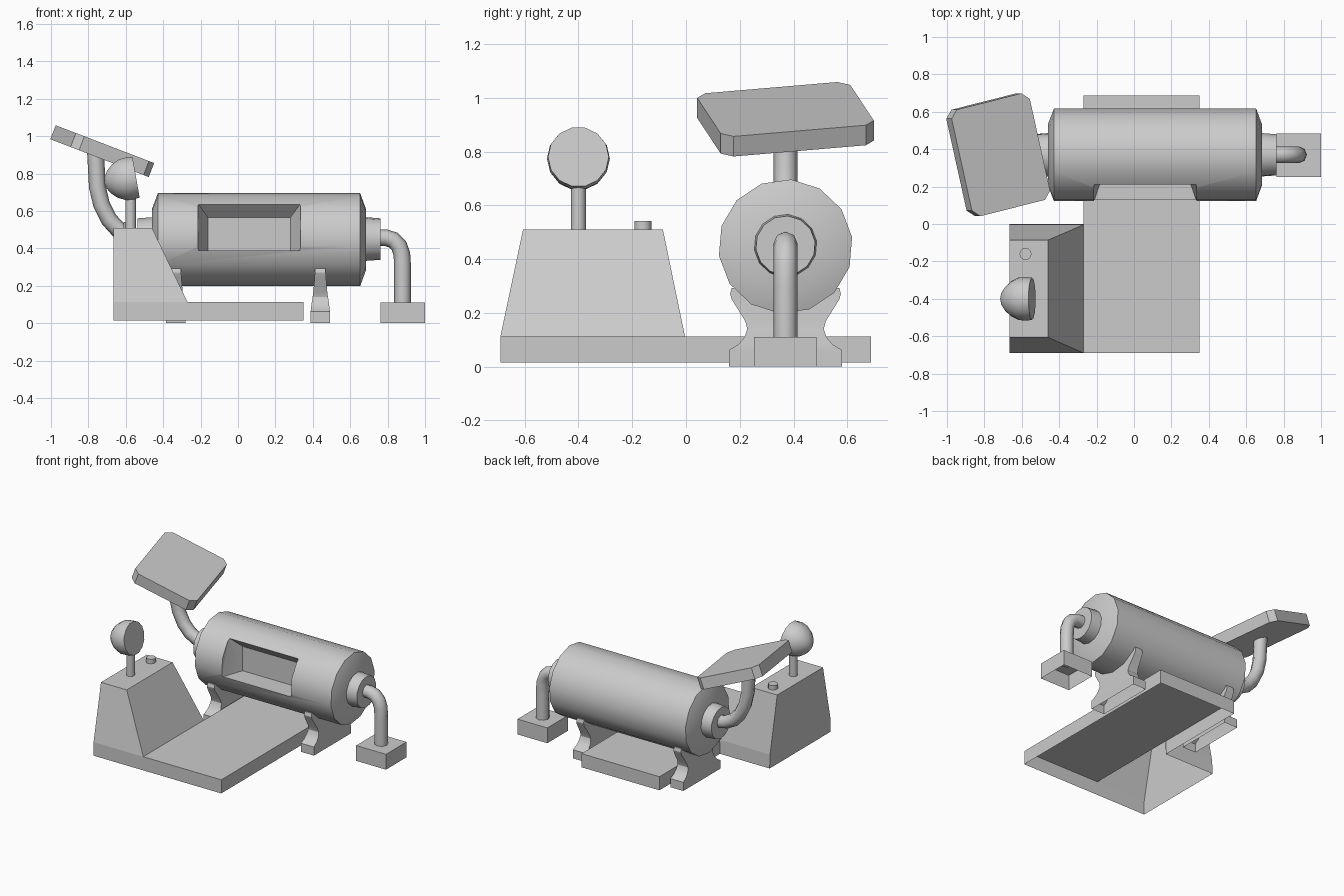
import bpy, bmesh
from math import cos, sin, radians, tau
from mathutils import Vector, Matrix

old = bpy.data.objects.get("Cube")
if old:
    bpy.data.objects.remove(old)

grey = bpy.data.materials.new("plain_grey")
grey.use_nodes = True
grey.diffuse_color = (0.6, 0.6, 0.6, 1)
grey.node_tree.nodes["Principled BSDF"].inputs["Base Color"].default_value = (0.6, 0.6, 0.6, 1)

AXIS_Y = 0.37   # shared centre line of drum, pipes and tray
AXIS_Z = 0.447


def smooth(obj, angle):
    bpy.ops.object.select_all(action='DESELECT')
    obj.select_set(True)
    bpy.context.view_layer.objects.active = obj
    bpy.ops.object.shade_smooth_by_angle(angle=radians(angle))


def finish(name, bm, angle=None):
    bmesh.ops.remove_doubles(bm, verts=bm.verts, dist=0.0005)
    bmesh.ops.recalc_face_normals(bm, faces=bm.faces)
    mesh = bpy.data.meshes.new(name)
    bm.to_mesh(mesh)
    bm.free()
    mesh.materials.append(grey)
    obj = bpy.data.objects.new(name, mesh)
    bpy.context.collection.objects.link(obj)
    if angle:
        smooth(obj, angle)
    return obj


def loft(name, rings, start_cap=True, angle=None, drop=None):
    """Skin a row of equal rings; drop removes faces by their centre."""
    bm = bmesh.new()
    rows = [[bm.verts.new(p) for p in ring] for ring in rings]
    for a, b in zip(rows, rows[1:]):
        for i in range(len(a)):
            j = (i + 1) % len(a)
            bm.faces.new((a[i], a[j], b[j], b[i]))
    bm.faces.new(rows[-1])
    if start_cap:
        bm.faces.new(rows[0][::-1])
    if drop:
        doomed = [f for f in bm.faces if drop(f.calc_center_median())]
        bmesh.ops.delete(bm, geom=doomed, context='FACES')
    return finish(name, bm, angle)


def circle(centre, axis, r, n, phase=0):
    """Ring around an axis lying in the xz plane."""
    side, up = Vector((0, 1, 0)), Vector((-axis.z, 0, axis.x))
    turns = [radians(phase) + tau * i / n for i in range(n)]
    return [centre + r * (cos(t) * side + sin(t) * up) for t in turns]


def lathe(name, origin, axis, profile, n, phase=0, angle=40):
    axis = Vector(axis).normalized()
    return loft(name, [circle(Vector(origin) + axis * d, axis, r, n, phase)
                       for d, r in profile], angle=angle)


def pipe(name, path, r=0.045, n=8):
    pts = [Vector((x, AXIS_Y, z)) for x, z in path]
    rings = []
    for i, p in enumerate(pts):
        axis = (pts[min(i + 1, len(pts) - 1)] - pts[max(i - 1, 0)]).normalized()
        rings.append(circle(p, axis, r, n))
    return loft(name, rings, angle=50)


def rect(x0, x1, y0, y1, z):
    return [(x0, y0, z), (x1, y0, z), (x1, y1, z), (x0, y1, z)]


# Base plate: open underneath and open towards the console
outline = [(-0.27, -0.69), (0.35, -0.69), (0.35, 0.687), (-0.27, 0.687), (-0.27, 0)]
loft("base_plate", [[(x, y, z) for x, y in outline] for z in (0.015, 0.113)],
     start_cap=False, drop=lambda c: c.x < -0.26 and c.y < 0)

# Console: slanted hollow housing
loft("console", [rect(-0.665, -0.27, -0.69, 0, 0.015),
                 rect(-0.665, -0.27, -0.69, -0.004, 0.113),
                 rect(-0.665, -0.46, -0.606, -0.086, 0.51)],
     start_cap=False, drop=lambda c: c.x > -0.28 and c.z < 0.1)
lathe("console_button", (-0.58, -0.16, 0.5), (0, 0, 1), [(0, 0.032), (0.042, 0.032)], 12)

# Lamp on a short post
lathe("lamp_post", (-0.574, -0.4, 0.5), (0, 0, 1), [(0, 0.028), (0.19, 0.028)], 12)
lathe("lamp_dome", (-0.545, -0.4, 0.78), (-cos(radians(10)), 0, -sin(radians(10))),
      [(0, 0.113), (0.035, 0.117), (0.075, 0.113), (0.115, 0.093),
       (0.145, 0.065), (0.165, 0.033), (0.173, 0)], 14)

# Drum with a recessed window
drum = lathe("drum", (0, AXIS_Y, AXIS_Z), (1, 0, 0),
             [(-0.46, 0.165), (-0.428, 0.25), (0.653, 0.25), (0.684, 0.165)], 14, 8)


def window_ring(x0, x1, low, high):
    return [(x0, *low), (x1, *low), (x1, *high), (x0, *high)]


cutter = loft("window_cutter", [
    window_ring(-0.215, 0.335, (0.02, 0.39), (0.02, 0.64)),
    window_ring(-0.215, 0.335, (0.12, 0.39), (0.205, 0.64)),
    window_ring(-0.16, 0.28, (0.28, 0.39), (0.28, 0.565))])
cutter.hide_render = True
cut = drum.modifiers.new("window", 'BOOLEAN')
cut.operation = 'DIFFERENCE'
cut.solver = 'EXACT'
cut.object = cutter
bpy.context.view_layer.objects.active = drum
bpy.ops.object.modifier_apply(modifier=cut.name)
bpy.data.objects.remove(cutter)
smooth(drum, 30)

# Hubs on both drum ends
for name, x, d in (("left_hub", 0.67, 1), ("right_hub", -0.446, -1)):
    lathe(name, (x, AXIS_Y, AXIS_Z + 0.003), (d, 0, 0), [(0, 0.118), (0.092, 0.111)], 14, 8)

# Flared cradles: height, half width in y, half thickness in x
cradle = [(0, 0.21, 0.052), (0.062, 0.21, 0.052), (0.083, 0.175, 0.049),
          (0.11, 0.152, 0.046), (0.14, 0.142, 0.041), (0.17, 0.15, 0.037),
          (0.25, 0.2, 0.03), (0.27, 0.206, 0.029), (0.293, 0.2, 0.028)]
for name, x in (("left_cradle", 0.44), ("right_cradle", -0.333)):
    loft(name, [rect(x - t, x + t, AXIS_Y - w, AXIS_Y + w, z) for z, w, t in cradle],
         start_cap=False, angle=30)

# Drain pipe and its foot
pipe("drain_pipe", [(0.74, 0.457), (0.79, 0.457), (0.83, 0.445), (0.86, 0.415),
                    (0.876, 0.37), (0.88, 0.3), (0.88, 0.1)])
loft("drain_foot", [rect(0.763, 1.0, 0.252, 0.485, z) for z in (0, 0.11)], start_cap=False)

# Feed pipe and tilted tray
pipe("feed_pipe", [(-0.5, 0.455), (-0.58, 0.468), (-0.64, 0.5), (-0.69, 0.555),
                   (-0.73, 0.635), (-0.752, 0.73), (-0.762, 0.92)])
bm = bmesh.new()
bmesh.ops.create_cube(bm, size=1)
bmesh.ops.scale(bm, vec=(0.46, 0.585, 0.08), verts=bm.verts)
corners = [e for e in bm.edges if abs(e.verts[0].co.z - e.verts[1].co.z) > 0.05]
bmesh.ops.bevel(bm, geom=corners, offset=0.04, segments=1, affect='EDGES')
bm.transform(Matrix.Translation((-0.726, AXIS_Y, 0.92))
             @ Matrix.Rotation(radians(21), 4, 'Y') @ Matrix.Rotation(radians(13.3), 4, 'Z'))
finish("feed_tray", bm)
